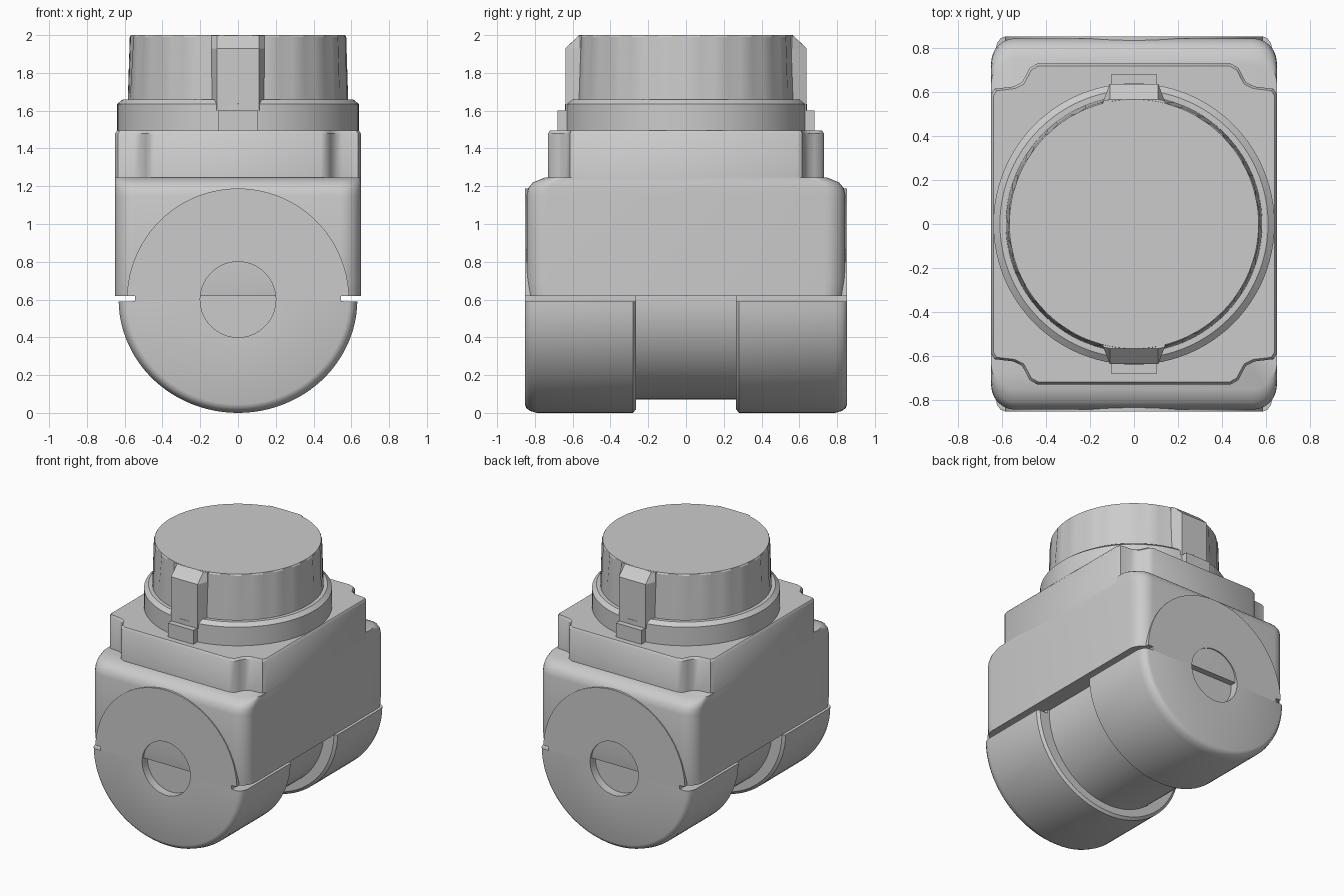
import bpy, bmesh
from math import sin, cos, pi, atan2, radians

if "Cube" in bpy.data.objects:
    bpy.data.objects.remove(bpy.data.objects["Cube"])

grey = bpy.data.materials.new("neutral grey")
grey.use_nodes = True
COLOUR = (0.6, 0.6, 0.6, 1)
grey.diffuse_color = COLOUR
grey.node_tree.nodes["Principled BSDF"].inputs["Base Color"].default_value = COLOUR


def loft(name, rings, angle=35):
    """Skin a stack of equal-length closed rings and cap both ends."""
    bm = bmesh.new()
    loops = [[bm.verts.new(p) for p in ring] for ring in rings]
    n = len(loops[0])
    for a, b in zip(loops, loops[1:]):
        for i in range(n):
            j = (i + 1) % n
            bm.faces.new((a[i], a[j], b[j], b[i]))
    bm.faces.new(loops[0][::-1])
    bm.faces.new(loops[-1])
    bmesh.ops.recalc_face_normals(bm, faces=bm.faces)
    mesh = bpy.data.meshes.new(name)
    bm.to_mesh(mesh)
    bm.free()
    obj = bpy.data.objects.new(name, mesh)
    bpy.context.collection.objects.link(obj)
    mesh.materials.append(grey)
    bpy.ops.object.select_all(action="DESELECT")
    obj.select_set(True)
    bpy.context.view_layer.objects.active = obj
    bpy.ops.object.shade_smooth_by_angle(angle=radians(angle))
    return obj


def flat(points, z):
    return [(x, y, z) for x, y in points]


def circle(r, n=96):
    return [(r * cos(2 * pi * i / n), r * sin(2 * pi * i / n)) for i in range(n)]


def rounded_rect(hx, hy, r, steps=6):
    pts = []
    for k, (sx, sy) in enumerate([(1, 1), (-1, 1), (-1, -1), (1, -1)]):
        for i in range(steps + 1):
            a = pi / 2 * (k + i / steps)
            pts.append((sx * (hx - r) + r * cos(a), sy * (hy - r) + r * sin(a)))
    return pts


# Main housing with rounded corners and a softened upper shoulder
loft("housing", [flat(rounded_rect(0.65, hy, 0.11), z) for hy, z in
                 [(0.835, 0.62), (0.845, 0.7), (0.845, 1.15), (0.835, 1.19),
                  (0.81, 1.22), (0.75, 1.245)]])

# Upper block with a curved notch at every corner
corner = [(0.65, 0.59), (0.635, 0.615), (0.55, 0.625), (0.51, 0.645),
          (0.49, 0.68), (0.475, 0.71), (0.44, 0.73)]
half = corner + [(-x, y) for x, y in corner[::-1]]
notched = half + [(-x, -y) for x, y in half]


def block(e):
    return [(x * (1 - e / 0.65), y * (1 - e / 0.73)) for x, y in notched]


loft("upper_block", [flat(block(0), 1.2), flat(block(0), 1.48), flat(block(0.01), 1.495)])

# Collar ring and fluted cap
loft("collar", [flat(circle(r), z) for r, z in [(0.64, 1.48), (0.64, 1.635), (0.61, 1.66)]])
fluted = [(x * k, y * k) for i, (x, y) in enumerate(circle(1))
          for k in [0.573 if i % 4 < 3 else 0.562]]
loft("cap", [flat(circle(0.584), 1.64), flat(fluted, 1.99), flat(circle(0.567), 2.0)], 20)

# Keys on the front and back of the cap, and the small stops below them
for side, s in [("front", -1), ("back", 1)]:
    def key(y):
        return [(-0.14, s * 0.5), (-0.14, s * 0.56), (-0.11, s * y),
                (0.11, s * y), (0.14, s * 0.56), (0.14, s * 0.5)]
    loft(side + "_cap_key", [flat(key(0.638), 1.6), flat(key(0.638), 1.93),
                             flat(key(0.567), 1.999)], 10)
    stop = [(-0.105, s * 0.6), (0.105, s * 0.6), (0.105, s * 0.68), (-0.105, s * 0.68)]
    loft(side + "_stop", [flat(stop, 1.49), flat(stop, 1.6)], 10)


# Hinge drums: full disc above the side slots, wider half barrel below them
def drum_outline(e, n=48):
    upper = [(0.588 * cos(a), 0.6 + 0.588 * sin(a))
             for a in [0.034 + (pi - 0.068) * i / n for i in range(n + 1)]]
    lower = [((0.632 - e) * cos(a), 0.6 - (0.6 - e) * sin(a))
             for a in [pi - 0.017 - (pi - 0.034) * i / n for i in range(n + 1)]]
    return upper + [(-0.545, 0.62), (-0.545, 0.59)] + lower + [(0.545, 0.59), (0.545, 0.62)]


def socket(r):
    angles = [atan2(z - 0.6, x) for x, z in drum_outline(0)]
    return [(r * cos(a), 0.6 + r * sin(a)) for a in angles]


for side, s in [("front", -1), ("back", 1)]:
    sections = [(drum_outline(e), y) for e, y in
                [(0.02, 0.265), (0, 0.28), (0, 0.79), (0.01, 0.825), (0.025, 0.845), (0.045, 0.853)]]
    sections += [(socket(0.2), 0.853), (socket(0.2), 0.79)]
    loft(side + "_hinge_drum", [[(x, s * y, z) for x, z in pts] for pts, y in sections])

# Axle barrel between the drums
loft("axle_barrel", [[(x, y, z + 0.6) for x, z in circle(0.53)] for y in (-0.3, 0.3)])
